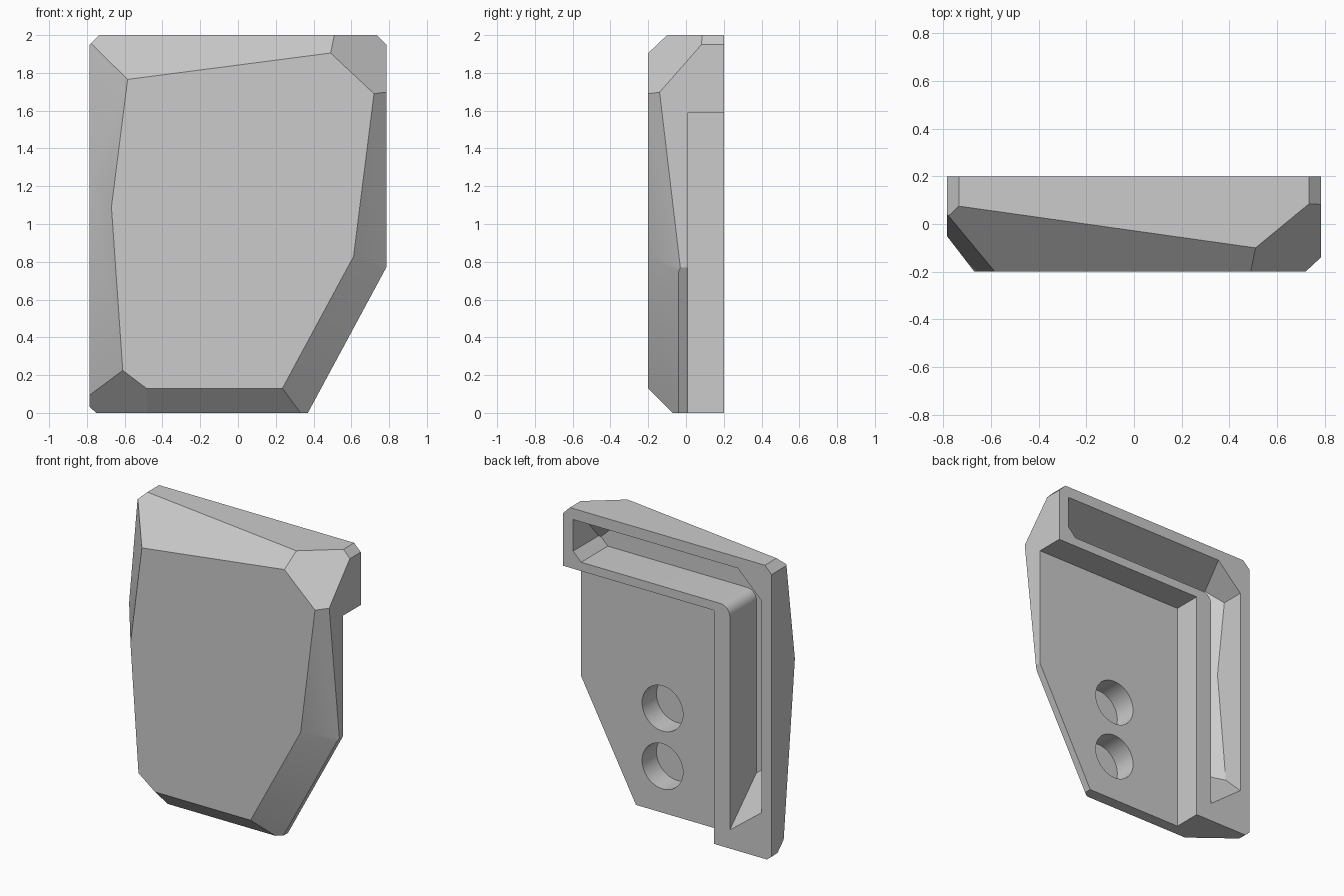
import bpy, bmesh, math
from mathutils import Vector

cube = bpy.data.objects.get("Cube")
if cube:
    bpy.data.objects.remove(cube, do_unlink=True)

CENTRE = Vector((0, 0, 1))
HALF_W = 0.785


def add_object(name, bm):
    bmesh.ops.recalc_face_normals(bm, faces=bm.faces)
    mesh = bpy.data.meshes.new(name)
    bm.to_mesh(mesh)
    bm.free()
    obj = bpy.data.objects.new(name, mesh)
    bpy.context.collection.objects.link(obj)
    return obj


def box_bm(lo, hi):
    bm = bmesh.new()
    bmesh.ops.create_cube(bm, size=1)
    for v in bm.verts:
        v.co = [(a + b) / 2 + c * (b - a) for a, b, c in zip(lo, hi, v.co)]
    return bm


def facet(bm, points, inset=0.0):
    """Slice off everything outside the plane through three points."""
    a, b, c = map(Vector, points)
    n = (b - a).cross(c - a).normalized()
    if n.dot(CENTRE - a) > 0:
        n = -n
    cut = bmesh.ops.bisect_plane(bm, geom=bm.verts[:] + bm.edges[:] + bm.faces[:],
                                 dist=1e-5, plane_co=a - n * inset, plane_no=n,
                                 clear_outer=True)
    edges = [e for e in cut["geom_cut"]
             if isinstance(e, bmesh.types.BMEdge) and e.is_boundary]
    if edges:
        bmesh.ops.holes_fill(bm, edges=edges, sides=0)


def prism(name, outline, y0, y1):
    """Extrude an (x, z) outline along y."""
    bm = bmesh.new()
    face = bm.faces.new([bm.verts.new((x, y0, z)) for x, z in outline])
    new = bmesh.ops.extrude_face_region(bm, geom=[face])["geom"]
    bmesh.ops.translate(bm, vec=(0, y1 - y0, 0),
                        verts=[v for v in new if isinstance(v, bmesh.types.BMVert)])
    return add_object(name, bm)


def circle(cx, cz, r, start, end, steps):
    return [(cx + r * math.cos(start + (end - start) * i / steps),
             cz + r * math.sin(start + (end - start) * i / steps)) for i in range(steps)]


def subtract(target, cutter):
    cutter.hide_render = True
    mod = target.modifiers.new("cut", "BOOLEAN")
    mod.operation = "DIFFERENCE"
    mod.solver = "EXACT"
    mod.object = cutter
    graph = bpy.context.evaluated_depsgraph_get()
    mesh = bpy.data.meshes.new_from_object(target.evaluated_get(graph))
    target.modifiers.clear()
    target.data = mesh
    bpy.data.objects.remove(cutter, do_unlink=True)


# Facets shared by the shell and its cavity
top_facet = [(-0.735, 0.075, 2), (0.51, -0.1, 2), (0.49, -0.2, 1.905)]
corner_facet = [(0.51, -0.1, 2), (0.49, -0.2, 1.905), (0.72, -0.2, 1.69)]
upper_side = [(-0.585, -0.2, 1.76), (-0.67, -0.2, 1.09), (-HALF_W, 0.04, 1.95)]
lower_side = [(-0.67, -0.2, 1.09), (-0.61, -0.2, 0.225), (-HALF_W, 0.07, 0.095)]
bottom_corner = [(-0.485, -0.2, 0.13), (-0.61, -0.2, 0.225), (-HALF_W, 0.07, 0.095)]

# Faceted shell
bm = box_bm((-HALF_W, -0.2, 0), (HALF_W, 0.2, 2))
for points in (
    top_facet, corner_facet, upper_side, lower_side, bottom_corner,
    [(0.72, -0.2, 1.69), (HALF_W, -0.14, 1.7), (HALF_W, -0.03, 0.77)],
    [(0.61, -0.2, 0.825), (0.235, -0.2, 0.13), (HALF_W, -0.04, 0.77)],
    [(HALF_W, 0, 0.77), (0.37, 0, 0), (0.37, 1, 0)],
    [(0, -0.07, 0), (1, -0.07, 0), (0, -0.2, 0.13)],
    [(-0.735, 0, 2), (-HALF_W, 0, 1.95), (-HALF_W, 1, 1.95)],
    [(0.735, 0, 2), (HALF_W, 0, 1.95), (HALF_W, 1, 1.95)],
    [(-0.75, 0, 0), (-HALF_W, 0, 0.03), (-HALF_W, 1, 0.03)],
):
    facet(bm, points)
body = add_object("faceted_shell", bm)

# Step in the back that leaves an L-shaped raised rim
subtract(body, add_object("back_step_cutter", box_bm((-0.35, 0.01, -0.5), (1.5, 0.5, 1.59))))

# L-shaped cavity inside the rim
bm = box_bm((-0.71, -0.087, 0.075), (0.71, 0.4, 1.99))
for points, inset in (
    (corner_facet, 0.075), (upper_side, 0.075), (lower_side, 0.075), (bottom_corner, 0.25),
    ([(0.7, 0.2, 1.925), (-0.7, 0.2, 1.925), (0, -0.087, 1.82)], 0),
    ([(-0.53, 0, 1.925), (-0.71, 0, 1.75), (-0.53, 1, 1.925)], 0),
):
    facet(bm, points, inset)
cavity = add_object("cavity_cutter", bm)

# Solid core kept inside the L, with its rounded inner corner
core_outline = [(-0.47, -0.2)] + circle(-0.4, 1.58, 0.07, math.pi, math.pi / 2, 8)
core_outline += [(-0.4, 1.65), (0.65, 1.65), (0.8, 1.8), (0.8, -0.2)]
subtract(cavity, prism("core_cutter", core_outline, -0.5, 0.6))
subtract(body, cavity)

# Two blind round holes
for z in (0.71, 0.316):
    subtract(body, prism("hole_cutter", circle(0.17, z, 0.154, 0, 2 * math.pi, 48), -0.145, 0.1))

# Plain grey finish
grey = bpy.data.materials.new("light_grey")
grey.use_nodes = True
grey.diffuse_color = (0.6, 0.6, 0.6, 1)
grey.node_tree.nodes["Principled BSDF"].inputs["Base Color"].default_value = (0.6, 0.6, 0.6, 1)
body.data.materials.clear()
body.data.materials.append(grey)
for p in body.data.polygons:
    p.material_index = 0

bpy.ops.object.select_all(action="DESELECT")
body.select_set(True)
bpy.context.view_layer.objects.active = body
bpy.ops.object.shade_smooth_by_angle(angle=math.radians(15))
